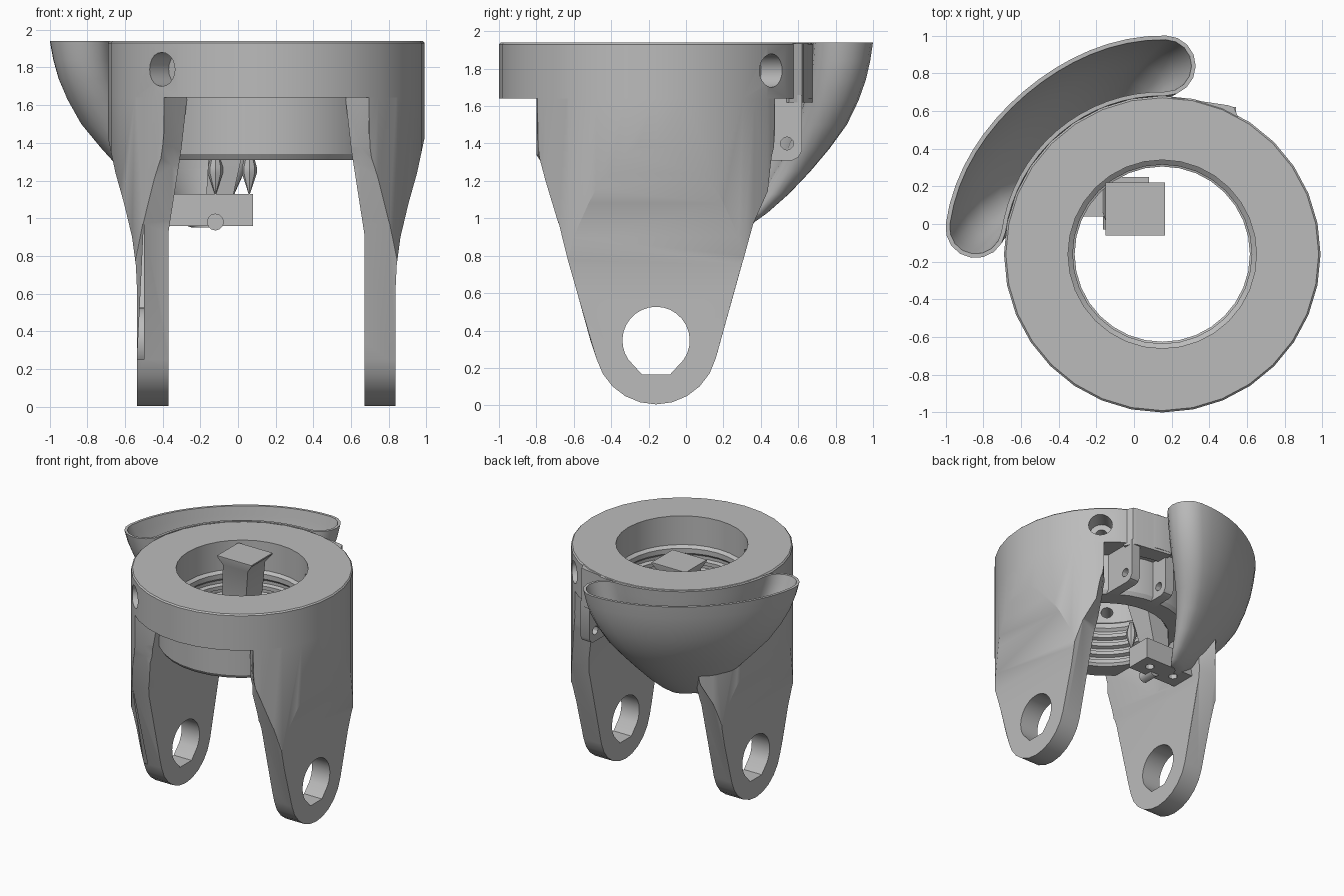
import bpy, bmesh
from math import sin, cos, pi, radians
from mathutils import Vector

cube = bpy.data.objects.get("Cube")
if cube:
    bpy.data.objects.remove(cube, do_unlink=True)

CX, CY, R, TOP = 0.15, -0.16, 0.84, 1.94
SIDES = 32

grey = bpy.data.materials.new("plain grey")
grey.use_nodes = True
grey.diffuse_color = (0.5, 0.5, 0.5, 1)
grey.node_tree.nodes["Principled BSDF"].inputs["Base Color"].default_value = (0.5, 0.5, 0.5, 1)


def loft(name, rings, caps=True, closed=False):
    """Skin a list of equal-length point loops."""
    bm = bmesh.new()
    loops = [[bm.verts.new(p) for p in ring] for ring in rings]
    n = len(rings[0])
    pairs = list(zip(loops, loops[1:] + loops[:1])) if closed else list(zip(loops, loops[1:]))
    for a, b in pairs:
        for i in range(n):
            j = (i + 1) % n
            bm.faces.new((a[i], a[j], b[j], b[i]))
    if caps and not closed:
        bm.faces.new(loops[0])
        bm.faces.new(loops[-1])
    bmesh.ops.recalc_face_normals(bm, faces=bm.faces)
    mesh = bpy.data.meshes.new(name)
    bm.to_mesh(mesh)
    bm.free()
    mesh.materials.append(grey)
    ob = bpy.data.objects.new(name, mesh)
    bpy.context.collection.objects.link(ob)
    return ob


def circle(r, n=SIDES):
    return [(r * cos(2 * pi * i / n), r * sin(2 * pi * i / n)) for i in range(n)]


def lathe(name, profile, closed=False):
    return loft(name, [[(CX + x, CY + y, z) for x, y in circle(r)] for r, z in profile], closed=closed)


def prism(name, pts, axis, lo, hi):
    """Extrude a flat outline along x ('yz' points), y ('xz') or z ('xy')."""
    put = {"x": lambda a, b, d: (d, a, b), "y": lambda a, b, d: (a, d, b), "z": lambda a, b, d: (a, b, d)}[axis]
    return loft(name, [[put(a, b, d) for a, b in pts] for d in (lo, hi)])


def box(name, lo, hi):
    (x, y, z), (u, v, w) = lo, hi
    return prism(name, [(x, y), (u, y), (u, v), (x, v)], "z", z, w)


def rod(name, a, b, r, n=20):
    a, b = Vector(a), Vector(b)
    q = (b - a).to_track_quat("Z", "Y")
    return loft(name, [[p + q @ Vector((x, y, 0)) for x, y in circle(r, n)] for p in (a, b)])


def boolean(ob, cutter, op="DIFFERENCE"):
    mod = ob.modifiers.new("cut", "BOOLEAN")
    mod.object, mod.operation, mod.solver = cutter, op, "EXACT"
    bpy.context.view_layer.objects.active = ob
    bpy.ops.object.modifier_apply(modifier=mod.name)
    bpy.data.objects.remove(cutter, do_unlink=True)


# Ring body: wide collar, narrower lower sleeve, grooved bore
profile = [(R - 0.01, TOP), (R, TOP - 0.01), (R, 1.64), (0.64, 1.64),
           (0.64, 1.34), (0.62, 1.31), (0.48, 1.31)]
for k in range(4):
    z = 1.33 + k * 0.075
    profile += [(0.465, z), (0.465, z + 0.03), (0.495, z + 0.04), (0.495, z + 0.065)]
profile += [(0.475, 1.64), (0.475, 1.68), (0.5, 1.7), (0.5, TOP)]
ring = lathe("ring_body", profile, closed=True)

# Two opposite radial screw holes through the collar
for angle in (47.5, 228.5):
    d = Vector((cos(radians(angle)), sin(radians(angle)), 0))
    c = Vector((CX, CY, 1.79))
    boolean(ring, rod("cutter", c + d * 0.68, c + d, 0.09))
    boolean(ring, rod("cutter", c + d * 0.4, c + d * 0.75, 0.045))

# Legs: tapered side outline whose edges fan out radially towards the top,
# trimmed by the front section and the collar's cylinder
arc = [(0.33 * cos(t), 0.335 + 0.33 * sin(t)) for t in [radians(-15 - 15 * i) for i in range(11)]]
# Half width, height, and sideways slope of the edge face
edges = [(0.63, 1.64, 1.3, 0.54), (0.63, 1.38, 1.0, 0.55), (0.61, 1.28, 0.8, 0.57), (0.52, 0.97, 0.15, 0.66)]


def leg_outline(x):
    half = [(y + slope * (x - at), z) for y, z, slope, at in edges]
    return [(CY + y, z) for y, z in half + arc + [(-y, z) for y, z in reversed(half)]]


section = [(0.42, 1.64), (0.45, 1.37), (0.52, 0.92), (0.52, 0), (0.685, 0), (0.685, 0.6), (0.692, 0.75),
           (0.712, 0.9), (0.755, 1.08), (0.8, 1.24), (0.83, 1.38), (0.86, 1.52), (0.86, 1.64)]
hole = [(0.18 * cos(t), 0.347 + 0.18 * sin(t)) for t in [radians(-35 + 12.5 * i) for i in range(21)]]
hole += [(-0.075, 0.165), (0.075, 0.165)]
for side, name in ((1, "left_leg"), (-1, "right_leg")):
    leg = loft(name, [[(CX + side * x, y, z) for y, z in leg_outline(x)] for x in (0.35, 0.5, 0.65, 0.9)])
    boolean(leg, prism("cutter", [(CX + side * x, z) for x, z in section], "y", -1.5, 1.5), "INTERSECT")
    boolean(leg, lathe("cutter", [(R, -0.1), (R, 1.8)]), "INTERSECT")
    boolean(leg, lathe("cutter", [(0.51, 1), (0.51, 1.8)]))
    boolean(leg, prism("cutter", [(CY + y, z) for y, z in hole], "x", CX + side * 0.3, CX + side * 1.1))

# Scoop: hollow cup with an arc-shaped mouth, narrowing to a tip under the ring
TIP = Vector((-0.17, 0.23, 0))


def mouth(w, pinch, mid=1.0, n=16):
    a0, a1 = 89 + 8 * pinch, 172 - 12 * pinch

    def polar(r, a):
        return Vector((CX + r * cos(radians(a)), CY + r * sin(radians(a)), 0))
    # The outer side is slightly flattened in the middle
    pts = [polar(mid + w - 0.025 * sin(pi * i / n) ** 2, a0 + (a1 - a0) * i / n) for i in range(n + 1)]
    end = polar(mid, a1)
    pts += [end + polar(w, a1 + 180 * i / 8) - Vector((CX, CY, 0)) for i in range(1, 8)]
    pts += [polar(mid - w, a1 + (a0 - a1) * i / n) for i in range(n + 1)]
    start = polar(mid, a0)
    pts += [start + polar(w, a0 + 180 + 180 * i / 8) - Vector((CX, CY, 0)) for i in range(1, 8)]
    return pts


levels = [(TOP, 0), (1.84, 0.02), (1.74, 0.05), (1.63, 0.1), (1.5, 0.18), (1.37, 0.3),
          (1.25, 0.43), (1.13, 0.58), (1.03, 0.73), (0.97, 0.84), (0.95, 0.91)]


def shell(w, lift):
    return [[p.lerp(TIP, f) + Vector((0, 0, z + (lift if f else 0))) for p in mouth(w, sin(pi * f))]
            for z, f in levels]


loft("scoop", shell(0.138, 0.03)[::-1] + shell(0.16, 0))

# Flange on the back of the collar, with two screw tabs below it
flange = prism("back_flange", [(0.2, 0.675), (0.5, 0.63), (0.53, 0.62), (0.56, 0.55), (0.3, 0.4), (0.15, 0.4)],
               "z", 1.62, TOP - 0.005)
boolean(flange, lathe("cutter", [(0.7, 1.2), (0.7, 2)]))
tab_outline = [(0.3, 1.31), (0.57, 1.31), (0.6, 1.325), (0.62, 1.36), (0.62, 1.66), (0.3, 1.66)]
for x, name in ((0.5, "left_tab"), (0.17, "right_tab")):
    tab = prism(name, tab_outline, "x", x - 0.04, x + 0.04)
    boolean(tab, rod("cutter", (x - 0.1, 0.54, 1.4), (x + 0.1, 0.54, 1.4), 0.035, 12))
    boolean(tab, lathe("cutter", [(0.55, 1.2), (0.55, 2)]))


# Centre post leaning up from the block to a flat square cap
def square(cx, cy, z, w, d):
    return [(cx - w, cy - d, z), (cx + w, cy - d, z), (cx + w, cy + d, z), (cx - w, cy + d, z)]


loft("centre_post", [square(-0.1, 0.14, 1.1, 0.07, 0.07), square(-0.03, 0.1, 1.6, 0.11, 0.11),
                     square(0.0, 0.08, 1.85, 0.115, 0.115), square(0.007, 0.08, 1.915, 0.158, 0.14),
                     square(0.007, 0.08, 1.925, 0.158, 0.14)])

# Block under the scoop tip, with two screw holes and a small knob
block = box("mount_block", (-0.37, 0.04, 0.96), (0.08, 0.25, 1.13))
for x in (-0.26, -0.03):
    boolean(block, rod("cutter", (x, 0.15, 0.9), (x, 0.15, 1.0), 0.035, 12))
rod("block_knob", (-0.12, -0.03, 0.98), (-0.12, 0.1, 0.98), 0.045, 12)

# Two slender pointed pins
for x, name in ((-0.12, "right_pin"), (0.06, "left_pin")):
    loft(name, [[(x + a, 0.04 + b, z) for a, b in circle(r, 8)]
                for r, z in ((0.004, 1.13), (0.04, 1.24), (0.04, 1.27), (0.015, 1.36))])

# Smooth shading with sharp edges kept
for ob in bpy.context.scene.objects:
    if ob.type == "MESH" and ob.data.materials and ob.data.materials[0] == grey:
        bpy.ops.object.select_all(action="DESELECT")
        ob.select_set(True)
        bpy.context.view_layer.objects.active = ob
        bpy.ops.object.shade_smooth_by_angle(angle=radians(30))
